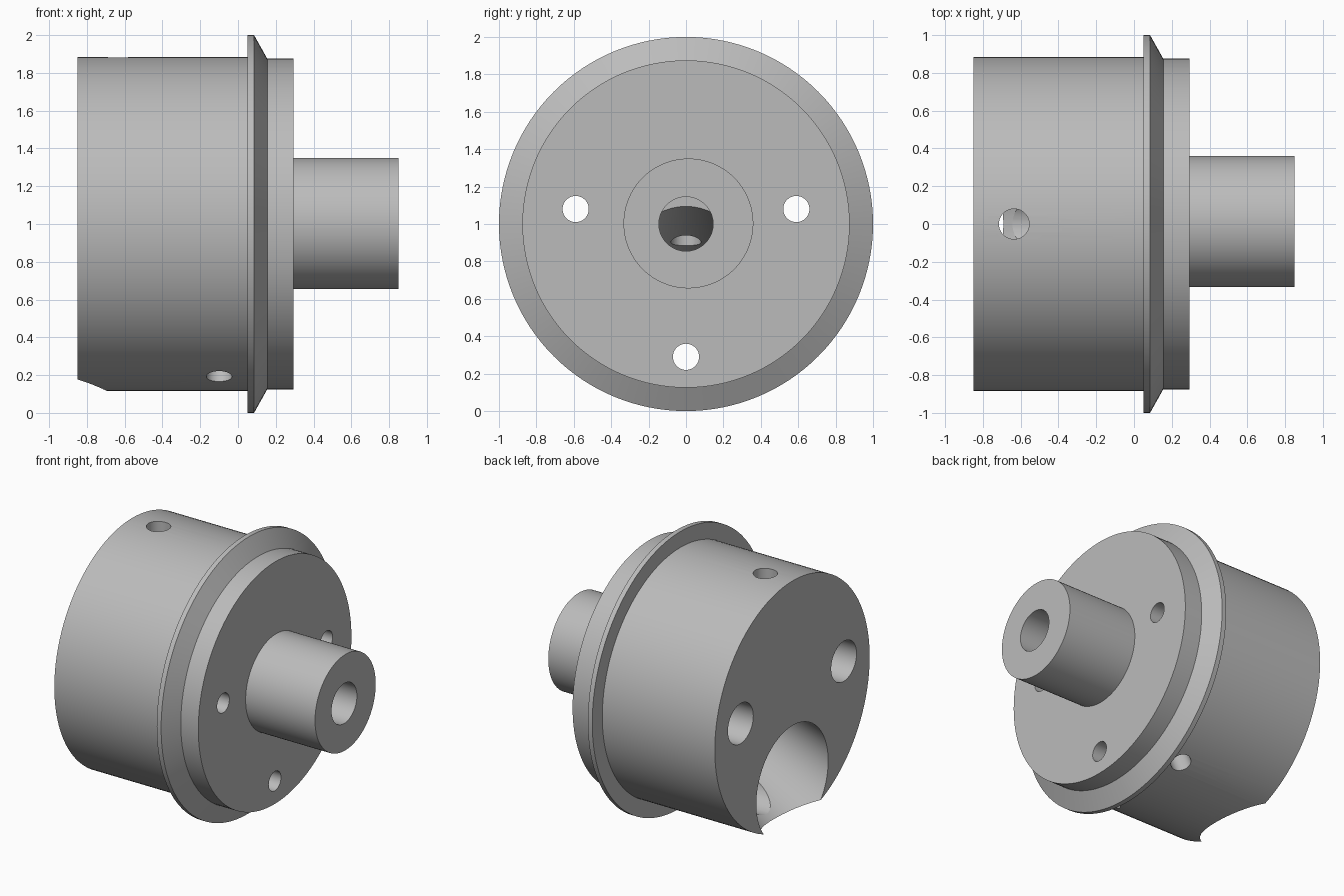
import bpy, bmesh, math
from mathutils import Vector

cube = bpy.data.objects.get("Cube")
if cube:
    bpy.data.objects.remove(cube, do_unlink=True)

grey = bpy.data.materials.new("plain grey")
grey.use_nodes = True
colour = (0.5, 0.5, 0.5, 1)
grey.diffuse_color = colour
grey.node_tree.nodes["Principled BSDF"].inputs["Base Color"].default_value = colour


def lathe(name, start, axis, profile, sides=96):
    """Closed solid of (distance, radius) rings along an axis; rings stand across it."""
    start, axis = Vector(start), Vector(axis).normalized()
    u = axis.orthogonal().normalized()
    v = axis.cross(u)
    bm = bmesh.new()
    rings = []
    for dist, radius in profile:
        rings.append([bm.verts.new(start + axis * dist + radius * (
            u * math.cos(math.tau * i / sides) + v * math.sin(math.tau * i / sides)))
            for i in range(sides)])
    for a, b in zip(rings, rings[1:]):
        for i in range(sides):
            j = (i + 1) % sides
            bm.faces.new((a[i], a[j], b[j], b[i]))
    bm.faces.new(rings[0])
    bm.faces.new(rings[-1])
    bmesh.ops.recalc_face_normals(bm, faces=bm.faces)
    mesh = bpy.data.meshes.new(name)
    bm.to_mesh(mesh)
    bm.free()
    mesh.materials.append(grey)
    obj = bpy.data.objects.new(name, mesh)
    bpy.context.collection.objects.link(obj)
    return obj


def cut(target, cutter):
    """Subtract the cutter and bake the result."""
    cutter.hide_render = True
    mod = target.modifiers.new("cut", 'BOOLEAN')
    mod.operation = 'DIFFERENCE'
    mod.solver = 'EXACT'
    mod.object = cutter
    bpy.context.view_layer.update()
    graph = bpy.context.evaluated_depsgraph_get()
    baked = bpy.data.meshes.new_from_object(target.evaluated_get(graph))
    target.modifiers.clear()
    target.data = baked


X = (1, 0, 0)

# Drum with bevelled flange and front step
drum = lathe("flanged_drum", (0, 0, 1), X, [
    (-0.85, 0.885), (0.05, 0.885), (0.05, 1.0), (0.085, 1.0),
    (0.155, 0.875), (0.295, 0.875)], 128)

# Slightly offset hub
shaft = lathe("hub_shaft", (0, 0.013, 1.003), X, [(0.295, 0.347), (0.85, 0.347)])

drum_cutters = []

# Slanted tapering passage, open at the lower back edge
passage = lathe("passage_cutter", (0, 0, 0), X, [(-0.95, 0.425), (0.05, 0.285)])
for vert in passage.data.vertices:
    vert.co.z += 0.86 + (vert.co.x - 0.05) * 0.48
drum_cutters.append(passage)

# Central bore through hub and drum front
bore = lathe("bore_cutter", (0, 0, 1), X, [(-0.1, 0.145), (0.95, 0.145)], 64)
drum_cutters.append(bore)

# Three counterbored bolt holes
for y, z in ((-0.59, 1.08), (0.59, 1.08), (0, 0.29)):
    drum_cutters.append(lathe("bolt_hole_cutter", (0, y, z), X, [
        (-1, 0.145), (0, 0.145), (0, 0.07), (0.5, 0.07)], 48))

# Vertical hole from the top into the passage
drum_cutters.append(lathe("top_hole_cutter", (-0.635, 0, 0.6), (0, 0, 1),
                          [(0, 0.08), (1.5, 0.08)], 48))

# Pair of radial holes low on the drum
angle = math.radians(24)
for side in (-1, 1):
    direction = (0, side * math.sin(angle), -math.cos(angle))
    drum_cutters.append(lathe("radial_hole_cutter", (-0.1, 0, 1), direction,
                              [(0.45, 0.068), (1.1, 0.068)], 48))

for cutter in drum_cutters:
    cut(drum, cutter)
cut(shaft, bore)
for cutter in drum_cutters:
    bpy.data.objects.remove(cutter, do_unlink=True)

# Smooth round walls, crisp edges
for obj in (drum, shaft):
    bpy.ops.object.select_all(action='DESELECT')
    obj.select_set(True)
    bpy.context.view_layer.objects.active = obj
    bpy.ops.object.shade_smooth_by_angle(angle=math.radians(25))
